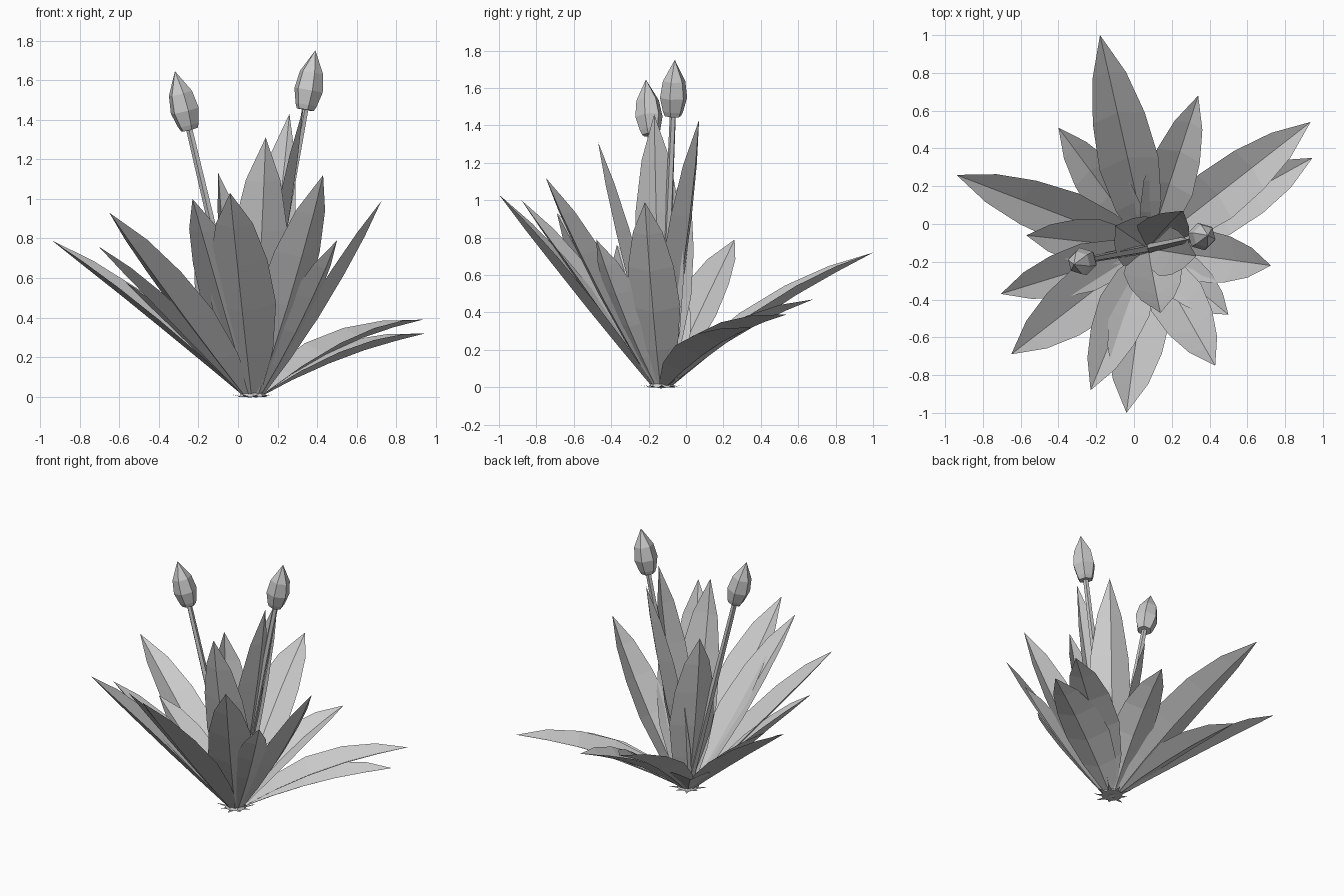
import bpy, bmesh, math
from mathutils import Vector

cube = bpy.data.objects.get("Cube")
if cube:
    bpy.data.objects.remove(cube)

mat = bpy.data.materials.new("pale grey")
mat.use_nodes = True
GREY = (0.6, 0.6, 0.6, 1)
mat.diffuse_color = GREY
mat.node_tree.nodes["Principled BSDF"].inputs["Base Color"].default_value = GREY

ROOT = Vector((0.075, -0.13, 0))
UP = Vector((0, 0, 1))


def finish(name, bm):
    mesh = bpy.data.meshes.new(name)
    bm.to_mesh(mesh)
    bm.free()
    mesh.materials.append(mat)
    obj = bpy.data.objects.new(name, mesh)
    bpy.context.collection.objects.link(obj)
    return obj


# Folded blade: keel along the middle, both edges raised, pointed tip
OUTLINE = [(0, 0.28), (0.2, 0.77), (0.42, 1), (0.64, 0.88), (0.83, 0.57)]


def leaf(name, tip, width, bow, offset, facing=None):
    tip = Vector(tip)
    out = (tip - ROOT) * Vector((1, 1, 0))
    out = out.normalized() if facing is None else Vector((math.cos(facing), math.sin(facing), 0))
    base = ROOT + out * offset + UP * 0.01
    along = (tip - base).normalized()
    side = UP.cross(out).normalized()
    inner = along.cross(side).normalized()
    if inner.z < 0:
        inner.negate()
    side = inner.cross(along)
    ctrl = (base + tip) / 2 + inner * bow * 2
    bm = bmesh.new()
    rows = []
    for t, w in OUTLINE:
        mid = base * (1 - t) ** 2 + ctrl * 2 * t * (1 - t) + tip * t * t
        half = w * width / 2
        rows.append([bm.verts.new(mid + side * half * s + inner * half * (0.42 * abs(s) - 0.21))
                     for s in (-1, 0, 1)])
    point = bm.verts.new(tip)
    for a, b in zip(rows, rows[1:]):
        for i in (0, 1):
            bm.faces.new((a[i], a[i + 1], b[i + 1], b[i]))
    for i in (0, 1):
        bm.faces.new((rows[-1][i], rows[-1][i + 1], point))
    bmesh.ops.recalc_face_normals(bm, faces=bm.faces)
    return finish(name, bm)


# Faceted tube or bud along an axis: stations are (distance, radius)
def lathe(name, start, axis, stations, sides):
    axis = axis.normalized()
    u = axis.orthogonal().normalized()
    v = axis.cross(u)
    bm = bmesh.new()
    rings = []
    for d, r in stations:
        rings.append([bm.verts.new(start + axis * d + r * (u * math.cos(a) + v * math.sin(a)))
                      for a in (math.tau * k / sides for k in range(sides))])
    for a, b in zip(rings, rings[1:]):
        for k in range(sides):
            n = (k + 1) % sides
            bm.faces.new((a[k], a[n], b[n], b[k]))
    bm.faces.new(rings[0][::-1])
    bm.faces.new(rings[-1])
    bmesh.ops.remove_doubles(bm, verts=bm.verts, dist=0.001)
    return finish(name, bm)


# Outer leaves: tip, width, bow
outer = [
    ((-0.18, 1.0, 0.72), 0.32, 0.07),
    ((0.34, 0.68, 0.47), 0.27, 0.07),
    ((0.935, 0.54, 0.39), 0.29, 0.08),
    ((0.945, 0.35, 0.32), 0.29, 0.06),
    ((-0.40, 0.51, 0.42), 0.26, 0.05),
    ((-0.94, 0.26, 0.79), 0.28, 0.03),
    ((-0.57, -0.06, 0.58), 0.25, 0.02),
    ((-0.705, -0.37, 0.76), 0.26, 0.02),
    ((-0.65, -0.69, 0.93), 0.32, 0.02),
    ((-0.23, -0.88, 1.0), 0.28, 0.02),
    ((-0.04, -1.0, 1.03), 0.33, 0.02),
    ((0.43, -0.75, 1.12), 0.30, 0.0),
    ((0.50, -0.48, 0.79), 0.25, 0.0),
    ((0.725, -0.22, 0.99), 0.28, -0.01),
]
for i, (tip, width, bow) in enumerate(outer):
    leaf(f"outer_leaf_{i + 1}", tip, width, bow, 0.045)

# Upright inner leaves: tip, width, facing angle
inner_leaves = [
    ((0.14, -0.47, 1.31), 0.31, -1.45),
    ((0.26, 0.07, 1.43), 0.28, 1.1),
    ((0.33, -0.17, 1.46), 0.27, -0.15),
    ((-0.10, -0.01, 1.13), 0.30, 2.55),
]
for i, (tip, width, facing) in enumerate(inner_leaves):
    leaf(f"inner_leaf_{i + 1}", tip, width, 0.0, 0.0, facing)

# Flower stems with closed buds
BUD = [(0, 0.045), (0.025, 0.056), (0.1, 0.075), (0.19, 0.062), (0.305, 0)]
for side, neck, tip in (("left", (0.34, -0.07, 1.45), (0.39, -0.06, 1.745)),
                        ("right", (-0.245, -0.19, 1.35), (-0.32, -0.215, 1.65))):
    neck, tip = Vector(neck), Vector(tip)
    stem = neck - ROOT
    lathe(f"{side}_stem", ROOT, stem, [(0, 0.026), (stem.length + 0.01, 0.017)], 5)
    lathe(f"{side}_bud", neck, tip - neck, BUD, 6)

# Root crown with small spikes lying on the ground
lathe("root_crown", ROOT, UP, [(0, 0.07), (0.03, 0.055)], 8)
bm = bmesh.new()
for k in range(9):
    a = math.tau * k / 9
    d = Vector((math.cos(a), math.sin(a), 0))
    s = UP.cross(d) * 0.015
    foot = ROOT + d * 0.06
    bm.faces.new([bm.verts.new(p) for p in
                  (foot - s, ROOT + d * (0.11 + 0.02 * (k % 2)) + UP * 0.012, foot + s)])
finish("root_spikes", bm)
